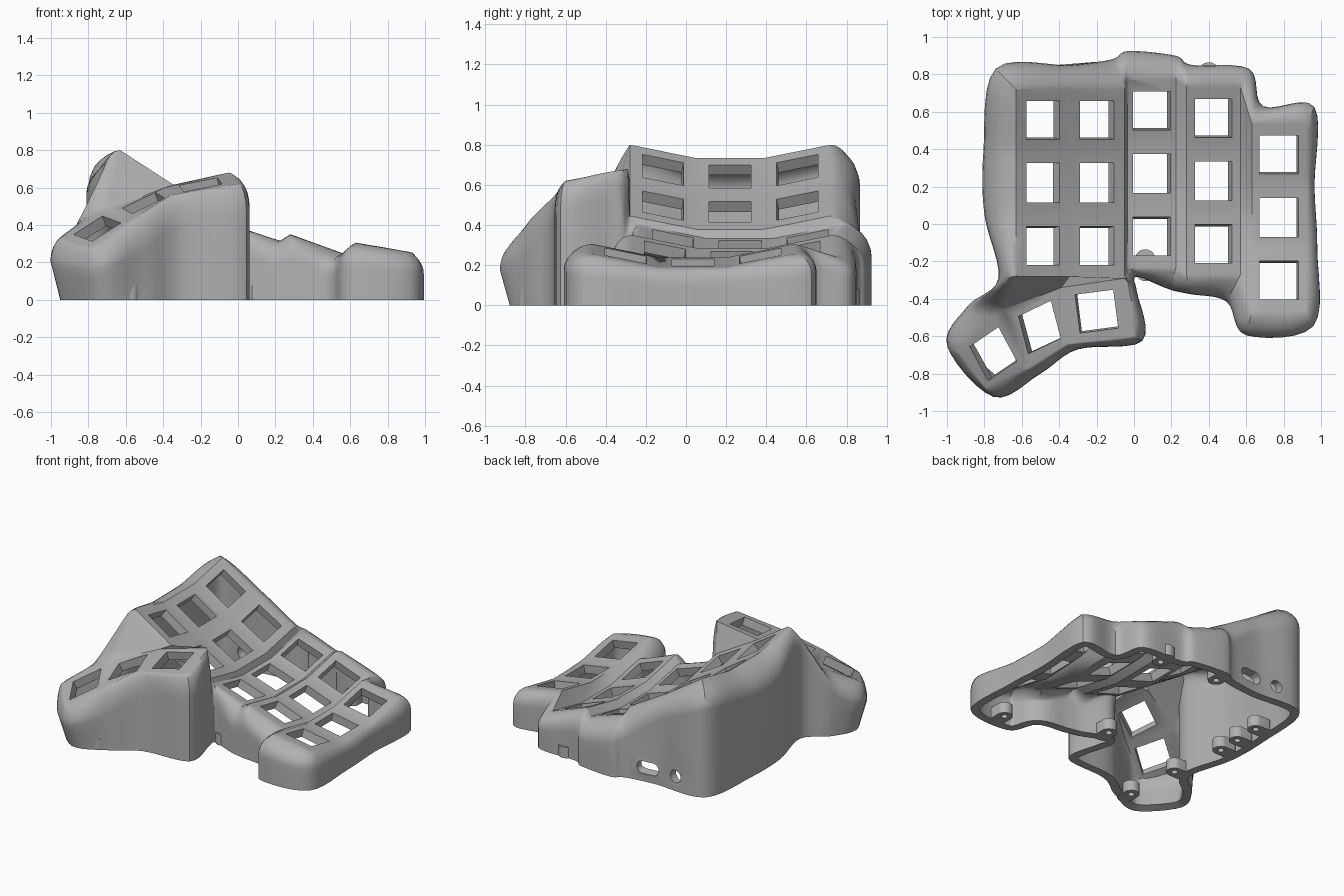
import bpy, bmesh, math
from mathutils import Vector

cube = bpy.data.objects.get("Cube")
if cube:
    bpy.data.objects.remove(cube, do_unlink=True)

grey = bpy.data.materials.new("matte_grey")
grey.use_nodes = True
colour = (0.44, 0.44, 0.44, 1)
grey.diffuse_color = colour
grey.node_tree.nodes["Principled BSDF"].inputs["Base Color"].default_value = colour


def finish(bm, name, thickness=0):
    """Turn a bmesh into a shaded object, optionally thickened inwards."""
    mesh = bpy.data.meshes.new(name)
    bm.to_mesh(mesh)
    bm.free()
    obj = bpy.data.objects.new(name, mesh)
    bpy.context.collection.objects.link(obj)
    mesh.materials.append(grey)
    bpy.ops.object.select_all(action='DESELECT')
    obj.select_set(True)
    bpy.context.view_layer.objects.active = obj
    if thickness:
        solid = obj.modifiers.new("thickness", 'SOLIDIFY')
        solid.thickness = thickness
        solid.offset = -1
        bpy.ops.object.modifier_apply(modifier=solid.name)
    bpy.ops.object.shade_smooth_by_angle(angle=math.radians(35))
    weighted = obj.modifiers.new("weighted_normals", 'WEIGHTED_NORMAL')
    weighted.keep_sharp = True
    return obj


bm = bmesh.new()


def framed_hole(sides, points):
    """Fill between four sides (vertex lists, corner to corner) and a hole."""
    ring = [bm.verts.new(p) for p in points]
    m = len(ring) // 4
    for i, side in enumerate(sides):
        inner = [ring[k % len(ring)] for k in range(i * m, (i + 1) * m + 1)]
        bm.faces.new(side + inner[::-1])


def key_cell(a, b, c, d, half=0.105):
    """Key plate with a square opening; corners run counter-clockwise."""
    mid = (a.co + b.co + c.co + d.co) / 4
    u = (b.co + c.co - a.co - d.co).normalized() * half
    v = (c.co + d.co - a.co - b.co).normalized() * half
    framed_hole([[a, b], [b, c], [c, d], [d, a]],
                [mid - u - v, mid + u - v, mid + u + v, mid - u + v])


# Finger plate: edge lines of the columns as (x, lowest z, middle y)
lines = [(-.63, .725, .22), (-.345, .54, .22), (-.05, .37, .22),
         (-.035, .325, .27), (.225, .24, .27), (.28, .275, .23),
         (.57, .17, .23), (.63, .23, .035), (.92, .18, .035)]
webs = (2, 4, 6)
G = [[bm.verts.new((x, yc + r, z + .3 * r * r)) for r in (-.5, -.17, .17, .5)]
     for x, z, yc in lines]
for i in range(len(lines) - 1):
    for j in range(3):
        quad = (G[i][j], G[i + 1][j], G[i + 1][j + 1], G[i][j + 1])
        if i in webs:
            bm.faces.new(quad)
        else:
            key_cell(*quad)

# Thumb cluster: three fanned plates, joined to the finger plate
back = [bm.verts.new(p) for p in [(-.94, -.68, .33), (-.70, -.46, .48),
                                  (-.39, -.34, .60), (-.05, -.29, .68)]]
front = [bm.verts.new(p) for p in [(-.80, -.87, .28), (-.57, -.77, .43),
                                   (-.36, -.64, .56), (0, -.60, .62)]]
for k in range(3):
    key_cell(front[k], front[k + 1], back[k + 1], back[k])
bm.faces.new((back[1], back[2], G[1][0], G[0][0]))
bm.faces.new((back[2], back[3], G[2][0], G[1][0]))

# Plate perimeter, counter-clockwise, and the wall position beside each vertex
rim = ([back[0]] + front + [back[3]] + [g[0] for g in G[2:]]
       + [G[8][1], G[8][2]] + [g[3] for g in reversed(G)]
       + [G[0][2], G[0][1], G[0][0], back[1]])
outline = [(-1.0, -.65), (-.75, -.925), (-.5, -.80), (-.3, -.67), (.045, -.625),
           (.015, -.36), (0, -.30), (.03, -.285), (.19, -.35), (.3, -.375),
           (.495, -.415), (.6, -.595), (.96, -.545), (.98, -.13), (.965, .2),
           (.965, .625), (.69, .63), (.615, .83), (.31, .85), (.22, .90),
           (-.03, .925), (-.12, .88), (-.345, .85), (-.74, .83), (-.805, .39),
           (-.80, .05), (-.725, -.29), (-.89, -.44)]
outline = [Vector((x, y, v.co.z)) for (x, y), v in zip(outline, rim)]
STEPS = 6
count = len(rim)


def spline(i, u):
    """Smooth closed curve through the outline points."""
    p, q, r, s = (outline[(i + k) % count] for k in (-1, 0, 1, 2))
    return (q * 2 + (r - p) * u + (p * 2 - q * 5 + r * 4 - s) * u ** 2
            + (q * 3 - p - r * 3 + s) * u ** 3) / 2


def clamp(t):
    return max(0, min(1, t))


def wall_column(top, q):
    """Vertices from the plate edge over a rounded shoulder to the floor."""
    p = top.co.copy()
    drop = min(.16, .4 * q.z)
    verts = [top]
    for k in range(1, 7):
        t = math.pi / 12 * k
        point = p.lerp(q, math.sin(t))
        point.z -= drop * (1 - math.cos(t))
        verts.append(bm.verts.new(point))
    shoulder = q.z - drop
    tuck = .13 * clamp((-.35 - q.y) * 4) * clamp((-.45 - q.x) * 4)
    for z in (min(.17, .7 * shoulder), min(.04, .3 * shoulder), 0):
        xy = q.xy.lerp(Vector((-.6, -.55)), tuck * (1 - z / shoulder))
        verts.append(bm.verts.new((xy.x, xy.y, z)))
    return verts


columns = []
for i in range(count):
    prev, end = rim[i], rim[(i + 1) % count]
    columns.append(wall_column(prev, outline[i]))
    for k in range(1, STEPS):
        edge = bm.edges.get((prev, end))
        prev = bmesh.utils.edge_split(edge, prev, 1 / (STEPS - k + 1))[1]
        columns.append(wall_column(prev, spline(i, k / STEPS)))

# Walls, leaving gaps in the band where the two back ports go
first = rim.index(G[1][3]) * STEPS
ports = [(first - 4, first + 1, .085, .045), (first + 1, first + 4, .045, .045)]
BAND = 7
for n, col in enumerate(columns):
    nxt = columns[(n + 1) % len(columns)]
    for k in range(len(col) - 1):
        if k == BAND and any(s <= n < e for s, e, _, _ in ports):
            continue
        bm.faces.new((col[k], col[k + 1], nxt[k + 1], nxt[k]))

# Ports: a rounded slot and a round hole
for s, e, half_w, half_h in ports:
    low = [columns[n][BAND + 1] for n in range(s, e + 1)]
    high = [columns[n][BAND] for n in range(s, e + 1)]
    sides = [low, [low[-1], high[-1]], high[::-1], [high[0], low[0]]]
    mid = (low[0].co + low[-1].co + high[0].co + high[-1].co) / 4
    along = (low[-1].co - low[0].co).normalized()
    points = []
    for k in range(24):
        a = math.radians(225 + 15 * k)
        shift = math.copysign(half_w - half_h, math.cos(a))
        points.append(mid + along * (shift + half_h * math.cos(a))
                      + Vector((0, 0, half_h * math.sin(a))))
    framed_hole(sides, points)

finish(bm, "keyboard_shell", .06)


# Screw bosses, each stretched on one side to meet the wall
def screw_boss(x, y, heading, reach=.06):
    b = bmesh.new()
    h = math.radians(heading)
    rings = []
    for r, z, stretch in ((.055, 0, reach), (.055, .08, reach),
                          (.022, .08, 0), (.022, 0, 0)):
        ring = []
        for k in range(24):
            a = math.tau * (k + .5) / 24
            along = r * math.cos(a) + (stretch if math.cos(a) > 0 else 0)
            across = r * math.sin(a)
            ring.append(b.verts.new((x + along * math.cos(h) - across * math.sin(h),
                                     y + along * math.sin(h) + across * math.cos(h), z)))
        rings.append(ring)
    for lower, upper in zip(rings, rings[1:] + rings[:1]):
        for k in range(24):
            m = (k + 1) % 24
            b.faces.new((lower[k], lower[m], upper[m], upper[k]))
    finish(b, "screw_boss")


for x, y, heading in [(.73, -.47, 270), (.06, -.19, 270), (-.61, -.31, 180),
                      (-.58, -.72, 270), (-.66, .11, 180), (-.66, .28, 180),
                      (-.66, .47, 180), (-.04, .80, 90), (.4, .75, 90)]:
    screw_boss(x, y, heading)
